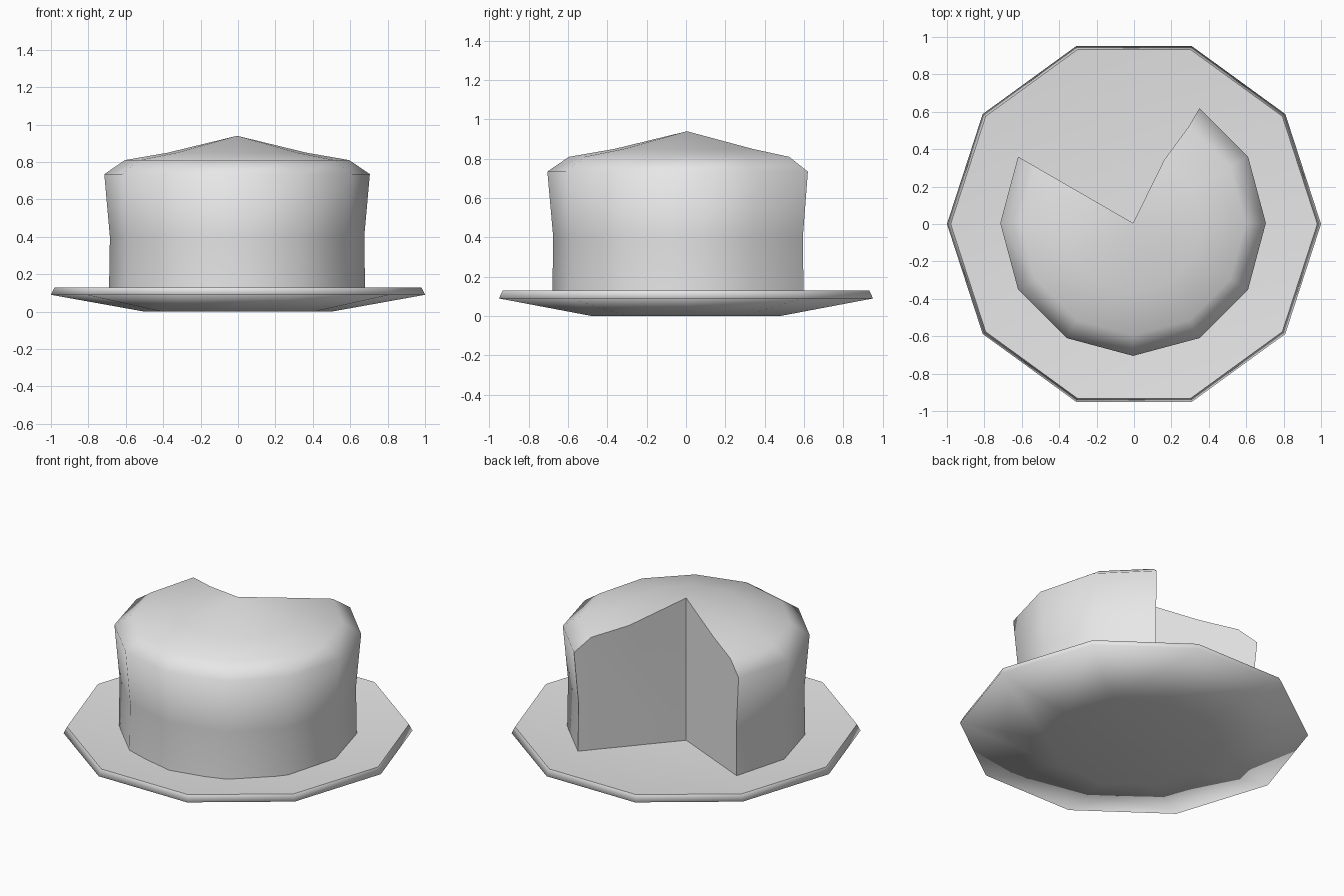
import bpy
import bmesh
from math import radians, cos, sin

cube = bpy.data.objects.get("Cube")
if cube:
    bpy.data.objects.remove(cube, do_unlink=True)

grey = bpy.data.materials.new("light_grey")
grey.use_nodes = True
grey.diffuse_color = (0.8, 0.8, 0.8, 1)
grey.node_tree.nodes["Principled BSDF"].inputs["Base Color"].default_value = grey.diffuse_color


def add_rings(bm, profile, angles):
    """Columns of vertices, one per angle, following a (radius, height) profile."""
    return [[bm.verts.new((r * cos(radians(a)), r * sin(radians(a)), z)) for r, z in profile]
            for a in angles]


def skin(bm, left, right, bottom, top):
    """Quads between two columns, with triangles to the end points."""
    for i in range(len(left) - 1):
        bm.faces.new((left[i], right[i], right[i + 1], left[i + 1]))
    bm.faces.new((bottom, right[0], left[0]))
    bm.faces.new((top, left[-1], right[-1]))


def finish(bm, name, is_sharp):
    bmesh.ops.recalc_face_normals(bm, faces=bm.faces)
    for face in bm.faces:
        face.smooth = True
    for edge in bm.edges:
        edge.smooth = not is_sharp(edge)
    mesh = bpy.data.meshes.new(name)
    bm.to_mesh(mesh)
    bm.free()
    mesh.materials.append(grey)
    obj = bpy.data.objects.new(name, mesh)
    bpy.context.collection.objects.link(obj)
    return obj


# Plate: ten sides, shallow dished top, soft lower rim and crisp upper rim
bm = bmesh.new()
cols = add_rings(bm, [(0.5, 0), (1.0, 0.09), (0.98, 0.13)], range(0, 360, 36))
base = bm.verts.new((0, 0, 0))
dish = bm.verts.new((0, 0, 0.04))
for i, col in enumerate(cols):
    skin(bm, col, cols[(i + 1) % len(cols)], base, dish)
finish(bm, "plate", lambda e: all(v.co.z > 0.12 for v in e.verts))

# Cake: twelve-sided domed round with a quarter removed at the back
bm = bmesh.new()
profile = [(0.685, 0.09), (0.68, 0.4), (0.71, 0.735), (0.6, 0.81), (0.37, 0.85)]
cols = add_rings(bm, profile, range(150, 421, 30))
base = bm.verts.new((0, 0, 0.03))
apex = bm.verts.new((0, 0, 0.94))
for left, right in zip(cols, cols[1:]):
    skin(bm, left, right, base, apex)

# Cut walls, one with a slightly bulging icing edge
cols[-1][-1].co.x -= 0.02
cols[-1][-1].co.y += 0.015
for col in (cols[0], cols[-1]):
    outline = col + [apex]
    for a, b in zip(outline, outline[1:]):
        bm.faces.new((base, a, b))
cake = finish(bm, "cake", lambda e: e.calc_face_angle(0) > radians(65))
cake.location = (-0.005, 0.005, 0)
